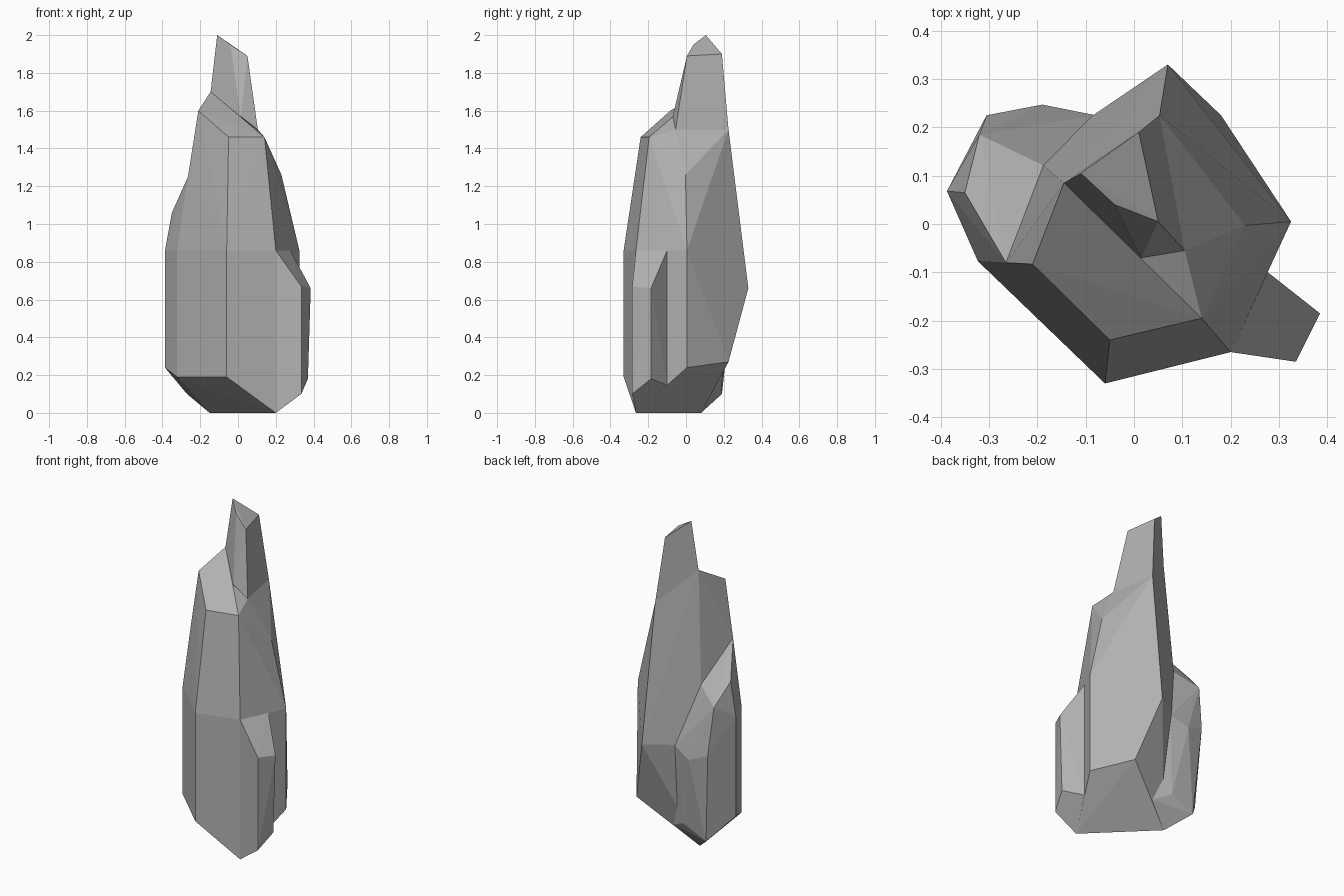
import bpy, bmesh


def crystal(name, columns):
    """Faceted convex chunk; each column is (x, y, one or more heights)."""
    bm = bmesh.new()
    for x, y, *heights in columns:
        for z in heights:
            bm.verts.new((x, y, z))
    res = bmesh.ops.convex_hull(bm, input=bm.verts)
    junk = {g for g in res["geom_interior"] + res["geom_unused"]
            if isinstance(g, bmesh.types.BMVert)}
    bmesh.ops.delete(bm, geom=list(junk), context='VERTS')
    bmesh.ops.recalc_face_normals(bm, faces=bm.faces)
    mesh = bpy.data.meshes.new(name)
    bm.to_mesh(mesh)
    bm.free()
    mesh.materials.append(stone)
    obj = bpy.data.objects.new(name, mesh)
    bpy.context.collection.objects.link(obj)
    return obj


# Dark grey stone
stone = bpy.data.materials.new("stone")
stone.diffuse_color = (0.44, 0.44, 0.44, 1)

# Main shaft: vertical front facets, tapered shoulder, slanted back
rock = crystal("rock_spire", [
    (0.20, -0.265, 0, 0.86), (-0.15, 0.08, 0), (-0.06, -0.33, 0.19, 0.86),
    (-0.265, -0.08, 1.25), (-0.21, -0.083, 1.6), (-0.145, 0.085, 1.7),
    (-0.05, -0.24, 1.46), (0.14, -0.195, 1.46), (0.105, -0.055, 1.5),
    (0.23, -0.003, 1.26), (0.325, 0.005, 0.24, 0.86),
    (0.18, 0.225, 0.27), (0.07, 0.33, 0.66), (0.053, 0.225, 1.5),
    (-0.21, 0.14, 0.66)])

# Thin spike rising from the shoulder
tip = crystal("tip_spike", [
    (-0.11, 0.105, 2.0), (-0.04, 0.04, 1.95), (0.05, 0.005, 1.89),
    (0.01, 0.19, 1.9), (0.053, 0.225, 1.5), (0.105, -0.055, 1.5),
    (0.015, -0.07, 1.57), (-0.145, 0.085, 1.7), (-0.08, 0.08, 1.45)])

# Lump leaning on the left and back, flush with the front facet
left = crystal("left_lump", [
    (-0.387, 0.068, 0.24, 0.857), (-0.35, 0.065, 1.06),
    (-0.265, -0.08, 1.25), (-0.323, -0.077, 0.19, 0.86),
    (-0.06, -0.33, 0.19, 0.86), (0.20, -0.265, 0),
    (-0.185, 0.12, 1.02), (-0.32, 0.185, 0.935), (-0.305, 0.225, 0.648),
    (-0.19, 0.247, 0.604), (-0.08, 0.225, 0.655), (-0.27, 0.19, 0.1),
    (-0.118, 0.19, 0.17), (-0.01, 0.14, 0.12), (-0.15, 0.08, 0)])

# Small ledge on the front right corner
right = crystal("right_ledge", [
    (0.20, -0.265, 0, 0.86), (0.335, -0.285, 0.1, 0.67),
    (0.385, -0.185, 0.66), (0.37, -0.185, 0.18),
    (0.277, -0.10, 0.147, 0.86), (0.1, -0.15, 0.5)])

# Fuse the chunks into one stone
for part in (tip, left, right):
    mod = rock.modifiers.new(part.name, 'BOOLEAN')
    mod.operation = 'UNION'
    mod.solver = 'EXACT'
    mod.object = part
fused = bpy.data.meshes.new_from_object(
    rock.evaluated_get(bpy.context.evaluated_depsgraph_get()))
rock.modifiers.clear()
rock.data = fused
for part in (tip, left, right):
    bpy.data.objects.remove(part)
